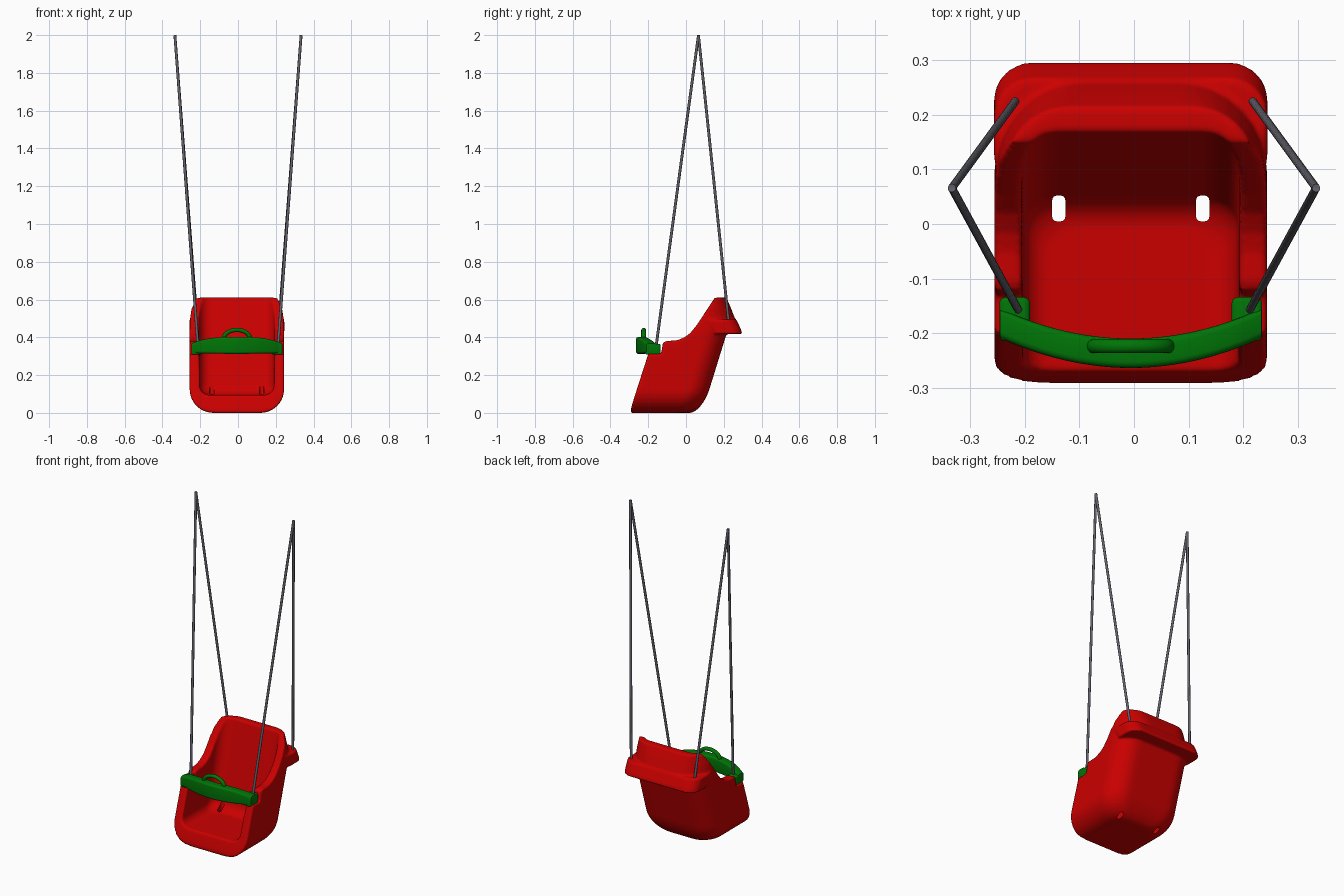
import bpy, bmesh, math
from mathutils import Vector

if "Cube" in bpy.data.objects:
    bpy.data.objects.remove(bpy.data.objects["Cube"])

OFF = -0.006  # seat sits slightly off the rope centre line


def material(name, col):
    m = bpy.data.materials.new(name)
    m.diffuse_color = (*col, 1)
    m.use_nodes = True
    m.node_tree.nodes["Principled BSDF"].inputs["Base Color"].default_value = m.diffuse_color
    return m


RED = material("red plastic", (0.6, 0.0, 0.0))
GREEN = material("green plastic", (0.0, 0.175, 0.002))
GREY = material("grey rope", (0.125, 0.12, 0.145))


def rrect(a0, a1, b0, b1, r_low, r_high, n=8):
    """Rounded rectangle; r_low rounds the b0 corners, r_high the b1 corners."""
    pts = []
    for ca, cb, r, start in ((a1 - r_high, b1 - r_high, r_high, 0), (a0 + r_high, b1 - r_high, r_high, 90),
                             (a0 + r_low, b0 + r_low, r_low, 180), (a1 - r_low, b0 + r_low, r_low, 270)):
        for i in range(n + 1):
            t = math.radians(start + 90 * i / n)
            pts.append((ca + r * math.cos(t), cb + r * math.sin(t)))
    return pts


def loft(name, rings, mat):
    """Skin a list of equal rings and cap both ends."""
    bm = bmesh.new()
    vs = [[bm.verts.new(p) for p in ring] for ring in rings]
    n = len(vs[0])
    for a, b in zip(vs, vs[1:]):
        for i in range(n):
            bm.faces.new((a[i], a[(i + 1) % n], b[(i + 1) % n], b[i]))
    bm.faces.new(vs[0])
    bm.faces.new(vs[-1])
    bmesh.ops.recalc_face_normals(bm, faces=bm.faces)
    me = bpy.data.meshes.new(name)
    bm.to_mesh(me)
    bm.free()
    me.materials.append(mat)
    ob = bpy.data.objects.new(name, me)
    bpy.context.collection.objects.link(ob)
    return ob


def plan(z, w, y0, y1, rf, rb):
    return [(x, y, z) for x, y in rrect(-w, w, y0, y1, rf, rb)]


def apply(ob, kind, **props):
    m = ob.modifiers.new(kind, kind)
    for k, v in props.items():
        setattr(m, k, v)
    bpy.context.view_layer.objects.active = ob
    bpy.ops.object.modifier_apply(modifier=m.name)


def boolean(ob, other, op):
    apply(ob, 'BOOLEAN', object=other, operation=op, solver='EXACT')
    bpy.data.objects.remove(other)


def smooth(ob, angle=40):
    bpy.ops.object.select_all(action='DESELECT')
    ob.select_set(True)
    bpy.context.view_layer.objects.active = ob
    bpy.ops.object.shade_smooth_by_angle(angle=math.radians(angle))


# Seat shell: rounded bottom, leaning walls, tapered top of the backrest
rings = []
for i in range(9):
    t = math.radians(90 * i / 8)
    z = 0.125 * (1 - math.cos(t))
    s = 1 - math.sin(t)
    rings.append(plan(z, 0.25 - 0.125 * s, -0.3 + 0.32 * z + 0.012 * s ** 2, 0.085 + 0.31 * z - 0.065 * s,
                      0.004, 0.12 - 0.04 * s))
rings += [plan(0.42, 0.25, -0.165, 0.215, 0.004, 0.12),
          plan(0.47, 0.249, -0.15, 0.27, 0.004, 0.17),
          plan(0.55, 0.244, -0.125, 0.240, 0.004, 0.15),
          plan(0.610, 0.228, -0.105, 0.214, 0.004, 0.11)]
seat = loft("seat", rings, RED)

# Flange around the back that carries the rear ropes
flange = loft("flange", [plan(0.418, 0.251, 0.15, 0.298, 0.015, 0.07),
                         plan(0.44, 0.251, 0.14, 0.292, 0.015, 0.07),
                         plan(0.495, 0.251, 0.10, 0.266, 0.015, 0.07)], RED)
boolean(seat, flange, 'UNION')

# Cavity, open to the front and top
rings = []
for i in range(7):
    t = math.radians(90 * i / 6)
    z = 0.095 + 0.05 * (1 - math.cos(t))
    s = 1 - math.sin(t)
    rings.append(plan(z, 0.197 - 0.05 * s, -0.6, 0.013 + 0.265 * z - 0.045 * s, 0.004, 0.06))
rings.append(plan(0.75, 0.203, -0.6, 0.205, 0.004, 0.07))
boolean(seat, loft("cavity_cutter", rings, RED), 'DIFFERENCE')

# Armrest line: low front step, level arm, curve up to the backrest
arm = [(-0.6, 0.312), (-0.132, 0.312), (-0.122, 0.372), (-0.105, 0.38), (-0.05, 0.384), (-0.015, 0.396),
       (0.02, 0.42), (0.055, 0.462), (0.1, 0.53), (0.15, 0.606), (0.15, 0.8), (-0.6, 0.8)]
boolean(seat, loft("arm_cutter", [[(x, y, z) for y, z in arm] for x in (-0.5, 0.5)], RED), 'DIFFERENCE')

# Soften every edge of the moulded seat
apply(seat, 'REMESH', mode='VOXEL', voxel_size=0.006)
apply(seat, 'SMOOTH', factor=0.5, iterations=8)

# Strap slots through the floor
for sx in (-1, 1):
    slot = rrect(sx * 0.132 - 0.012, sx * 0.132 + 0.012, 0.005, 0.052, 0.008, 0.008, 4)
    cutter = loft("slot_cutter", [[(x, y, z) for x, y in slot] for z in (-0.1, 0.3)], RED)
    boolean(seat, cutter, 'DIFFERENCE')
seat.data.materials.clear()
seat.data.materials.append(RED)
seat.location.x = OFF
smooth(seat, 50)

# Curved safety bar
rings = []
for i in range(25):
    x = -0.24 + 0.48 * i / 24
    u = abs(x) / 0.24
    front = -0.264 + 0.055 * u ** 2
    top = 0.402 - 0.034 * u ** 3
    rings.append([(x + OFF, y, z) for y, z in rrect(front, front + 0.054, 0.312 + 0.004 * u, top, 0.012, 0.012, 4)])
smooth(loft("safety_bar", rings, GREEN))

# Clamps at the ends of the bar
for side, sx in (("left", -1), ("right", 1)):
    cx = OFF + sx * 0.213
    base = rrect(cx - 0.028, cx + 0.028, -0.215, -0.134, 0.012, 0.012, 4)
    clamp = loft(side + "_bar_clamp", [[(x, y, z) for x, y in base] for z in (0.308, 0.366)], GREEN)
    apply(clamp, 'BEVEL', width=0.008, segments=3, limit_method='ANGLE', angle_limit=math.radians(40))
    smooth(clamp)

# Grip arch on top of the bar
rings = []
for i in range(21):
    t = math.pi * i / 20
    d = Vector((math.cos(t) / 0.078, 0, math.sin(t) / 0.05)).normalized()
    c = Vector((OFF + 0.07 * math.cos(t), -0.224, 0.392 + 0.047 * math.sin(t)))
    rings.append([c + d * 0.011 * math.cos(a) + Vector((0, 0.013 * math.sin(a), 0))
                  for a in (math.tau * k / 12 for k in range(12))])
smooth(loft("grip_arch", rings, GREEN))


# Ropes meeting at a hanging point on each side
def rope(name, a, b, r=0.0075):
    a, b = Vector(a), Vector(b)
    q = (b - a).to_track_quat('Z', 'Y')
    circle = [q @ Vector((r * math.cos(math.tau * k / 12), r * math.sin(math.tau * k / 12), 0)) for k in range(12)]
    smooth(loft(name, [[p + v for v in circle] for p in (a, b)], GREY), 60)


for side, sx in (("left", -1), ("right", 1)):
    apex = (sx * 0.334, 0.066, 1.999)
    rope(side + "_front_rope", (sx * 0.212, -0.158, 0.355), apex)
    rope(side + "_back_rope", (sx * 0.217, 0.226, 0.48), apex)
